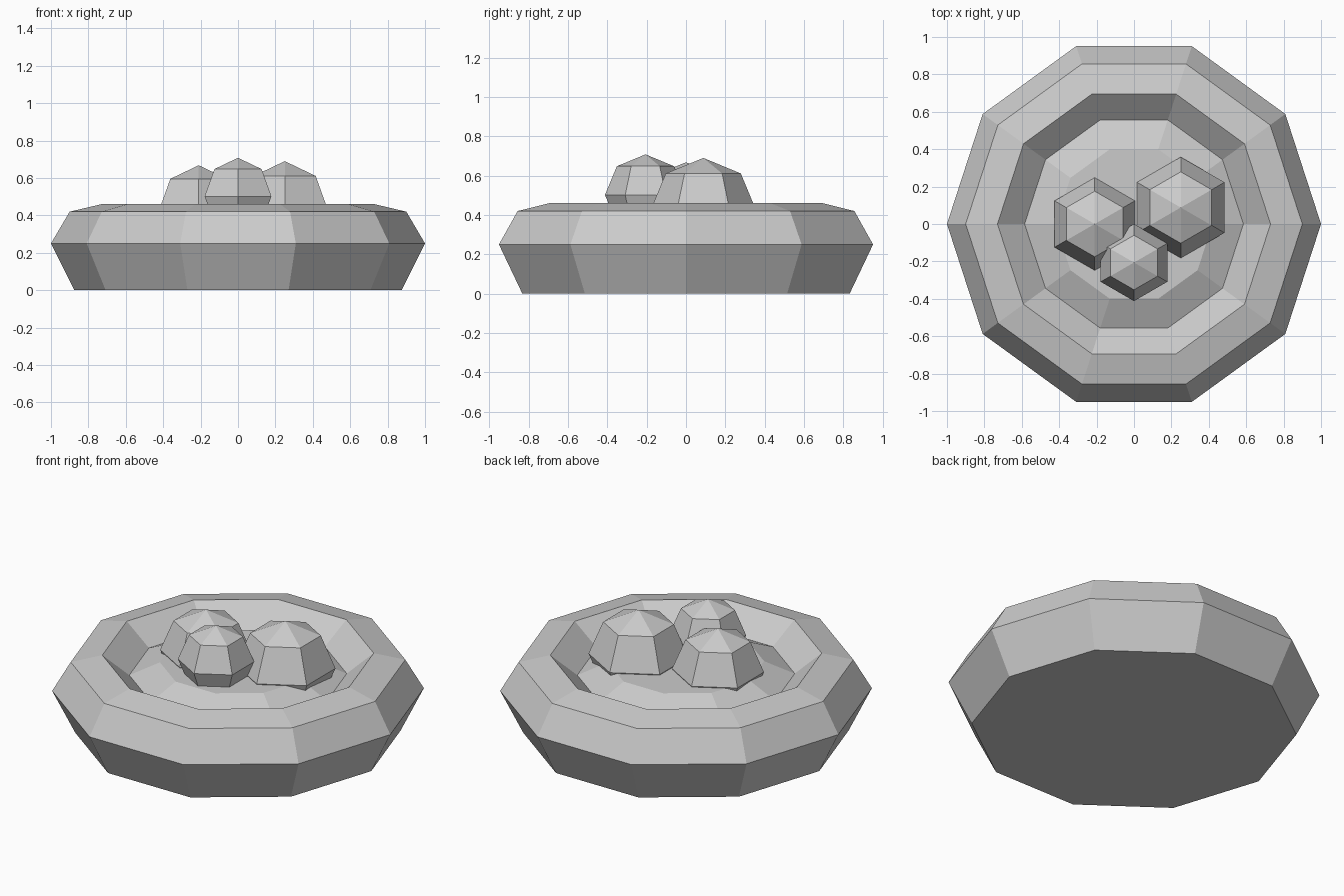
import bpy, bmesh
from math import cos, sin, pi, radians

cube = bpy.data.objects.get("Cube")
if cube:
    bpy.data.objects.remove(cube, do_unlink=True)

# One plain grey for everything
grey = bpy.data.materials.new("plain grey")
grey.use_nodes = True
colour = (0.6, 0.6, 0.6, 1)
grey.diffuse_color = colour
grey.node_tree.nodes["Principled BSDF"].inputs["Base Color"].default_value = colour


def lathe(name, profile, sides, centre=(0, 0, 0), phase=0.0):
    """Flat-faced solid of revolution; profile runs bottom to top, radius 0 is a pole."""
    bm = bmesh.new()
    rings = []
    for r, z in profile:
        count = sides if r > 0 else 1
        angles = [phase + 2 * pi * i / sides for i in range(count)]
        rings.append([bm.verts.new((r * cos(a), r * sin(a), z)) for a in angles])
    for low, high in zip(rings, rings[1:]):
        for i in range(sides):
            j = (i + 1) % sides
            if len(low) == 1:
                bm.faces.new((low[0], high[j], high[i]))
            elif len(high) == 1:
                bm.faces.new((low[i], low[j], high[0]))
            else:
                bm.faces.new((low[i], low[j], high[j], high[i]))
    # Close open ends with flat caps
    if len(rings[0]) > 1:
        bm.faces.new(rings[0][::-1])
    if len(rings[-1]) > 1:
        bm.faces.new(rings[-1])
    bmesh.ops.recalc_face_normals(bm, faces=bm.faces)
    mesh = bpy.data.meshes.new(name)
    bm.to_mesh(mesh)
    bm.free()
    mesh.materials.append(grey)
    obj = bpy.data.objects.new(name, mesh)
    obj.location = centre
    bpy.context.collection.objects.link(obj)
    return obj


# Ten-sided dish with a rounded rim, a moat and a raised flat middle
lathe("dish", [(0.875, 0), (1, 0.25), (0.9, 0.42), (0.73, 0.46),
               (0.585, 0.34), (0.42, 0.415)], 10)


# Coarse six-sided balls resting in the middle
def ball(name, radius, centre):
    steps = [radians(a) for a in (-90, -45, 0, 45, 90)]
    profile = [(max(0, round(radius * cos(a), 4)), radius * sin(a)) for a in steps]
    lathe(name, profile, 6, centre, pi / 2)


ball("front_ball", 0.206, (0, -0.206, 0.502))
ball("right_ball", 0.248, (-0.21, 0, 0.42))
ball("left_ball", 0.27, (0.25, 0.088, 0.42))
